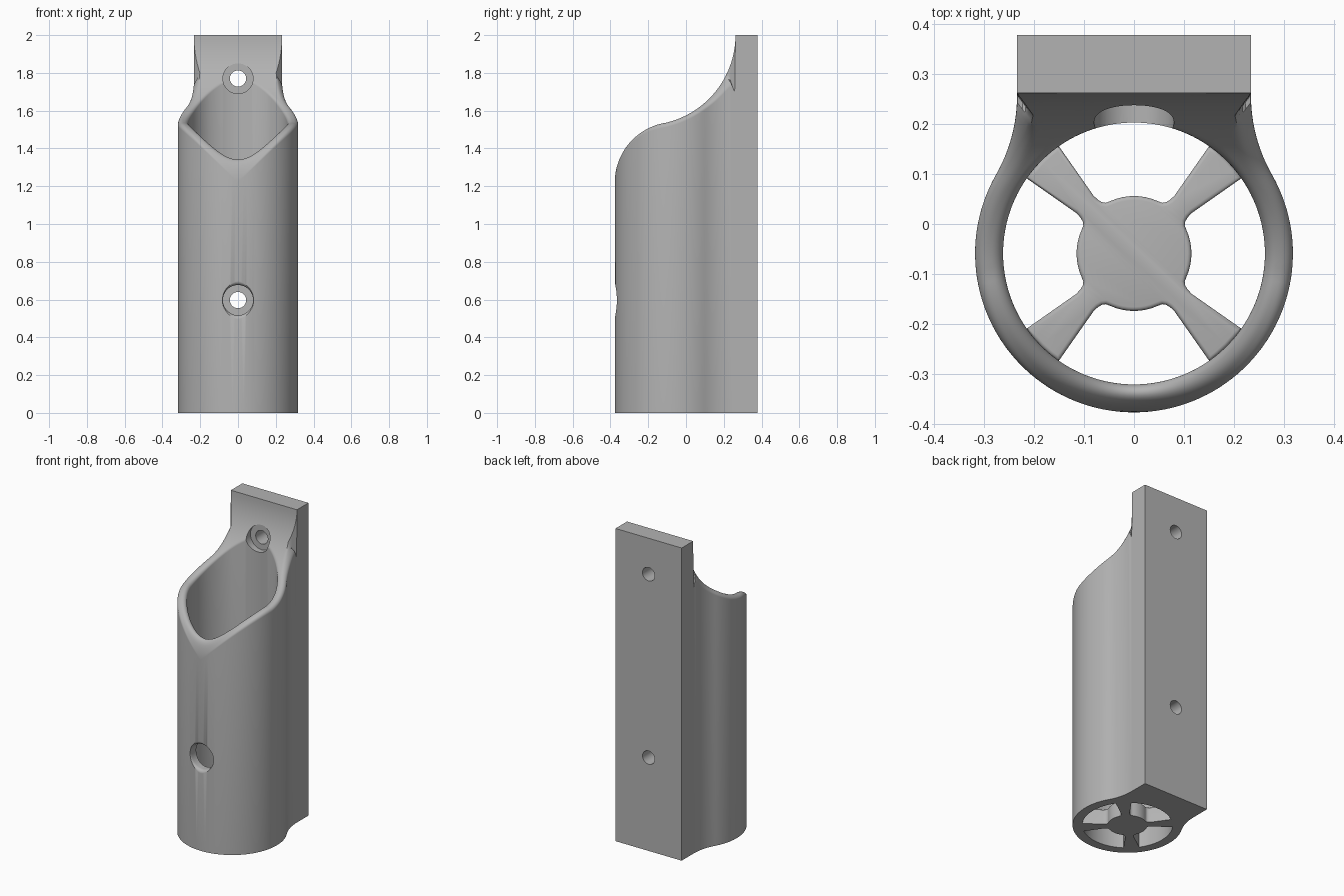
import bpy, bmesh, math
from mathutils import Vector

if "Cube" in bpy.data.objects:
    bpy.data.objects.remove(bpy.data.objects["Cube"])

CY = -0.059              # tube axis y
RO, RI = 0.318, 0.262    # tube radii
HALF, FRONT, BACK = 0.234, 0.262, 0.378   # mounting plate
FIL = 0.025              # rim fillet

grey = bpy.data.materials.new("light_grey")
grey.diffuse_color = (0.45, 0.45, 0.45, 1)
grey.use_nodes = True
grey.node_tree.nodes["Principled BSDF"].inputs["Base Color"].default_value = grey.diffuse_color


def make_object(name, bm):
    bmesh.ops.recalc_face_normals(bm, faces=bm.faces[:])
    mesh = bpy.data.meshes.new(name)
    bm.to_mesh(mesh)
    bm.free()
    mesh.materials.append(grey)
    obj = bpy.data.objects.new(name, mesh)
    bpy.context.collection.objects.link(obj)
    return obj


def activate(obj):
    bpy.ops.object.select_all(action='DESELECT')
    obj.select_set(True)
    bpy.context.view_layer.objects.active = obj


def cut_height(y):
    # S-shaped top: convex arc at the front, concave arc up to the plate
    if y < -0.1:
        return 1.22 + math.sqrt(max(0, 0.320**2 - (y + 0.057)**2))
    return 2 - math.sqrt(max(0, 0.476**2 - (y + 0.214)**2))


def slope(y):
    return max(0, min(6, (cut_height(y + 0.001) - cut_height(y - 0.001)) / 0.002))


def fillet_drop(d, s, r=FIL):
    # height lost to a rolling-ball fillet at distance d from a vertical wall
    q = math.sqrt(1 + s * s)
    if d >= r * (1 - s / q):
        return 0
    return s * d - (r * (s - q) + math.sqrt(max(0, r * r - (d - r)**2)))


# ---- outer outline: tube, concave fillets, flat back ----
phi = math.radians(29.7)
RF = (RO * math.cos(phi) - HALF) / (1 - math.cos(phi))
fx, fy = HALF + RF, CY + (RO + RF) * math.sin(phi)
half = []
for i in range(45):
    a = -math.pi / 2 + (phi + math.pi / 2) * i / 44
    half.append((RO * math.cos(a), CY + RO * math.sin(a)))
for i in range(1, 13):
    a = math.pi + phi * (1 - i / 12)
    half.append((fx + RF * math.cos(a), fy + RF * math.sin(a)))
for i in range(14):
    half.append((HALF * (1 - i / 13), FRONT))
outline = half + [(-x, y) for x, y in reversed(half[1:-1])]

# ---- tube with sculpted rounded rim ----
bm = bmesh.new()
STEPS = 16
columns = []
for x, y in outline:
    outer, axis = Vector((x, y)), Vector((0, CY))
    ray = (outer - axis).normalized()
    inner = axis + ray * RI
    span = (outer - inner).length
    flat_back = y > FRONT - 1e-5
    col = [bm.verts.new((inner.x, inner.y, 0))]
    for k in range(STEPS + 1):
        t = (1 - math.cos(math.pi * k / STEPS)) / 2
        p = inner.lerp(outer, t)
        z = cut_height(p.y) if not (flat_back and k == STEPS) else 2
        z -= fillet_drop(t * span, slope(inner.y) * ray.y)
        if not flat_back:
            z -= fillet_drop((1 - t) * span, -slope(outer.y) * ray.y)
        col.append(bm.verts.new((p.x, p.y, z)))
    col.append(bm.verts.new((x, y, 0)))
    columns.append(col)
for a, b in zip(columns, columns[1:] + columns[:1]):
    for k in range(len(a)):
        m = (k + 1) % len(a)
        bm.faces.new((a[k], a[m], b[m], b[k]))

# ---- mounting plate grown from the flat back ----
back = [f for f in bm.faces if all(v.co.y > FRONT - 1e-5 for v in f.verts)]
res = bmesh.ops.extrude_face_region(bm, geom=back)
moved = [g for g in res["geom"] if isinstance(g, bmesh.types.BMVert)]
bmesh.ops.translate(bm, verts=moved, vec=(0, BACK - FRONT, 0))
bmesh.ops.delete(bm, geom=[f for f in back if f.is_valid], context='FACES')
body = make_object("tube_holder", bm)


def drill(z, profile):
    # lathed cutter along y; profile is (y, radius) points
    bm = bmesh.new()
    n = 48
    rings = [[bm.verts.new((r * math.cos(2 * math.pi * i / n), y,
                            z + r * math.sin(2 * math.pi * i / n))) for i in range(n)]
             for y, r in profile]
    for a, b in zip(rings, rings[1:]):
        for i in range(n):
            j = (i + 1) % n
            bm.faces.new((a[i], a[j], b[j], b[i]))
    bm.faces.new(rings[0])
    bm.faces.new(rings[-1])
    cutter = make_object("drill_cutter", bm)
    cutter.hide_render = True
    mod = body.modifiers.new("drill", 'BOOLEAN')
    mod.operation, mod.solver, mod.object = 'DIFFERENCE', 'EXACT', cutter
    activate(body)
    bpy.ops.object.modifier_apply(modifier=mod.name)
    bpy.data.objects.remove(cutter)


# ---- counterbored screw holes ----
bore = [(0.24, 0.08), (0.24, 0.043), (0.5, 0.043)]
drill(1.77, [(-0.6, 0.08)] + bore)
lip = [(-0.355 - 0.022 * math.cos(a), 0.102 - 0.022 * math.sin(a))
       for a in (math.pi / 2 * i / 6 for i in range(7))]
drill(0.597, [(-0.6, 0.102)] + lip + bore)
activate(body)
bpy.ops.object.shade_smooth_by_angle(angle=math.radians(35))

# ---- spoked base: hub and four flared spokes ----
fil = [(10, 0.263), (10, 0.142), (11, 0.130), (13, 0.121), (16, 0.116)]
bm = bmesh.new()
pts = []
for q in range(4):
    mid = 45 + 90 * q
    side = [(mid - a, r) for a, r in reversed(fil)]
    side += [(mid + a, 0.263) for a in (-5, 0, 5)]
    side += [(mid + a, r) for a, r in fil]
    side += [(mid + a, 0.115) for a in range(21, 72, 6)]
    pts += side
ring = [bm.verts.new((r * math.cos(math.radians(a)), CY + r * math.sin(math.radians(a)), 0))
        for a, r in pts]
face = bm.faces.new(ring)
res = bmesh.ops.extrude_face_region(bm, geom=[face])
top = [g for g in res["geom"] if isinstance(g, bmesh.types.BMVert)]
bmesh.ops.translate(bm, verts=top, vec=(0, 0, 0.1))
edges = [e for e in bm.edges if all(v.co.z > 0.09 for v in e.verts)]
bmesh.ops.bevel(bm, geom=edges, offset=0.008, segments=3, profile=0.5, affect='EDGES')
base = make_object("spoked_base", bm)
activate(base)
bpy.ops.object.shade_smooth_by_angle(angle=math.radians(35))
